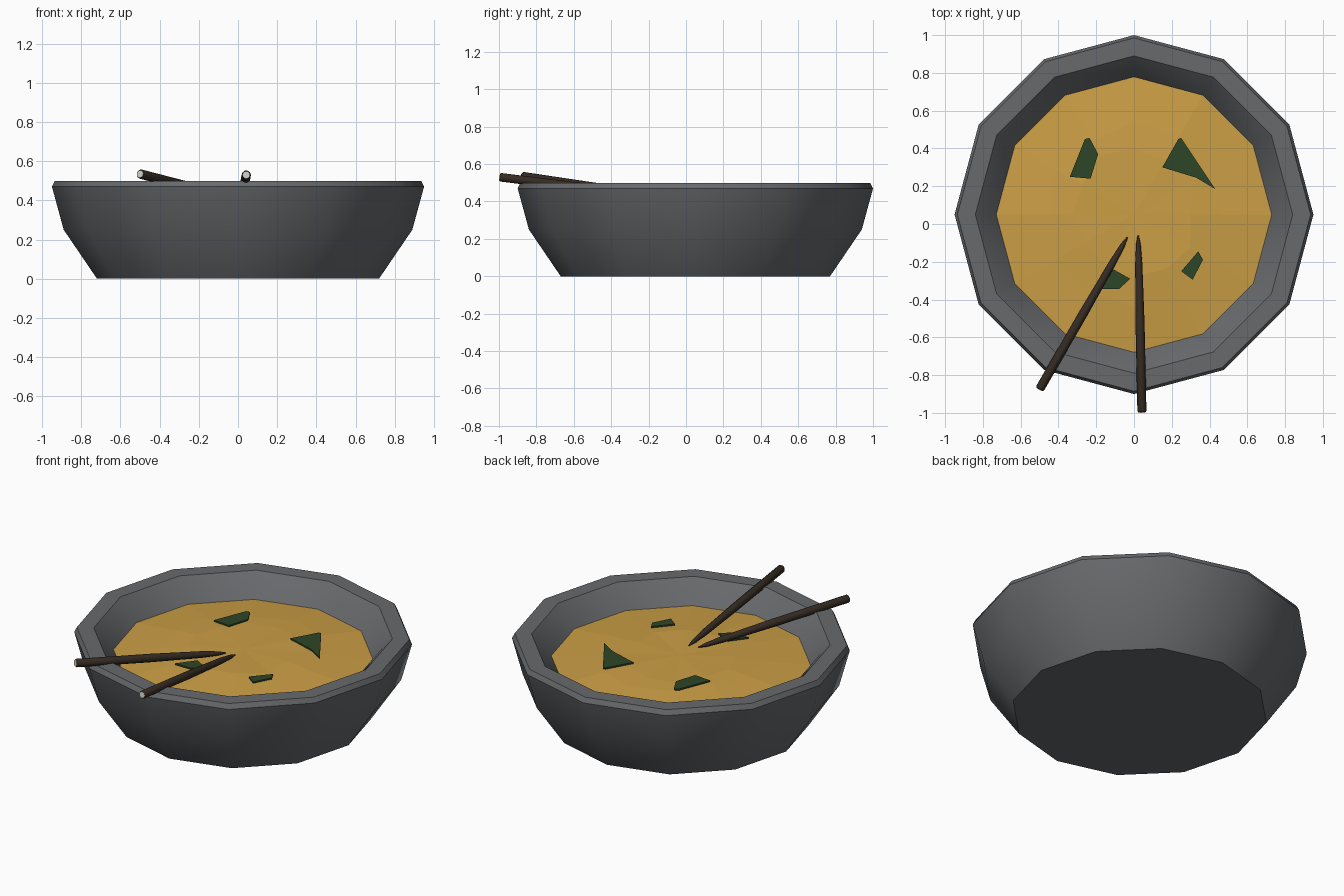
import bpy, bmesh, math, random
from mathutils import Vector

if "Cube" in bpy.data.objects:
    bpy.data.objects.remove(bpy.data.objects["Cube"])

random.seed(4)
CY = 0.05      # bowl centre in y
SIDES = 12


def material(name, rgb):
    m = bpy.data.materials.new(name)
    m.diffuse_color = (*rgb, 1)
    m.use_nodes = True
    m.node_tree.nodes["Principled BSDF"].inputs["Base Color"].default_value = m.diffuse_color
    return m


grey = material("stone grey", (0.135, 0.142, 0.15))
broth = material("golden broth", (0.60, 0.345, 0.06))
green = material("herb green", (0.027, 0.06, 0.02))
wood = material("dark wood", (0.035, 0.024, 0.016))
pale = material("pale tip", (0.62, 0.62, 0.58))


def finish(bm, name, mats, smooth=None):
    me = bpy.data.meshes.new(name)
    bm.to_mesh(me)
    bm.free()
    ob = bpy.data.objects.new(name, me)
    bpy.context.collection.objects.link(ob)
    for m in mats:
        me.materials.append(m)
    if smooth:
        bpy.ops.object.select_all(action='DESELECT')
        ob.select_set(True)
        bpy.context.view_layer.objects.active = ob
        bpy.ops.object.shade_smooth_by_angle(angle=math.radians(smooth))
    return ob


def bridge(bm, rings):
    for a, b in zip(rings, rings[1:]):
        n = len(a)
        for i in range(n):
            j = (i + 1) % n
            bm.faces.new((a[i], a[j], b[j], b[i]))


def ring(bm, r, z, n=SIDES, jitter=0.0, lift=0.0):
    out = []
    for i in range(n):
        t = 2 * math.pi * i / n
        rr = r * (1 + random.uniform(-jitter, jitter))
        out.append(bm.verts.new((rr * math.cos(t), CY + rr * math.sin(t),
                                 z + random.uniform(-lift, lift))))
    return out


# Bowl: twelve-sided lathe from foot over the rim down to the broth line
profile = [(0.72, 0), (0.89, 0.25), (0.95, 0.47), (0.935, 0.5),
           (0.84, 0.5), (0.79, 0.45), (0.725, 0.365)]
bm = bmesh.new()
rings = [ring(bm, r, z) for r, z in profile]
bridge(bm, rings)
bm.faces.new(rings[0][::-1])
finish(bm, "bowl", [grey], smooth=35)

# Broth: gently domed, uneven faceted surface
bm = bmesh.new()
rings = [ring(bm, 0.735, 0.37), ring(bm, 0.47, 0.393, jitter=0.06, lift=0.008),
         ring(bm, 0.33, 0.402, jitter=0.12, lift=0.004)]
bridge(bm, rings)
mid = bm.verts.new((0, CY, 0.402))
for i in range(SIDES):
    bm.faces.new((rings[-1][i], rings[-1][(i + 1) % SIDES], mid))
finish(bm, "broth", [broth])


# Herb leaves: thin angular flakes on the broth
def leaf(name, outline, z=0.405):
    bm = bmesh.new()
    lo = [bm.verts.new((x, y, z)) for x, y in outline]
    hi = [bm.verts.new((x, y, z + 0.009)) for x, y in outline]
    bridge(bm, [lo, hi])
    bm.faces.new(hi)
    bm.faces.new(lo[::-1])
    bmesh.ops.recalc_face_normals(bm, faces=bm.faces)
    finish(bm, name, [green])


leaf("leaf_back_left", [(-0.34, 0.25), (-0.23, 0.24), (-0.19, 0.37), (-0.235, 0.455), (-0.26, 0.45)])
leaf("leaf_back_right", [(0.15, 0.30), (0.33, 0.245), (0.43, 0.185), (0.25, 0.455), (0.235, 0.45)])
leaf("leaf_front_right", [(0.25, -0.25), (0.31, -0.295), (0.365, -0.19), (0.34, -0.145)])
leaf("leaf_front_left", [(-0.19, -0.345), (-0.08, -0.345), (-0.02, -0.29), (-0.11, -0.24)])


# Chopsticks: tapered rods with a pointed tip and a pale end cap
def chopstick(name, end, tip):
    end, tip = Vector(end), Vector(tip)
    d = (tip - end).normalized()
    side = d.cross(Vector((0, 0, 1))).normalized()
    up = side.cross(d)
    bm = bmesh.new()
    rings = []
    for t, r in [(0, 0.019), (0.008, 0.024), (0.5, 0.024), (0.84, 0.019), (0.95, 0.012), (1, 0.003)]:
        c = end.lerp(tip, t)
        rings.append([bm.verts.new(c + side * r * math.cos(a) + up * r * math.sin(a))
                      for a in (2 * math.pi * i / 10 for i in range(10))])
    bridge(bm, rings)
    cap = bm.faces.new(rings[0][::-1])
    cap.material_index = 1
    bm.faces.new(rings[-1])
    bmesh.ops.recalc_face_normals(bm, faces=bm.faces)
    finish(bm, name, [wood, pale], smooth=40)


chopstick("chopstick_left", (-0.50, -0.875, 0.535), (-0.035, -0.07, 0.415))
chopstick("chopstick_right", (0.042, -0.997, 0.53), (0.022, -0.06, 0.415))
